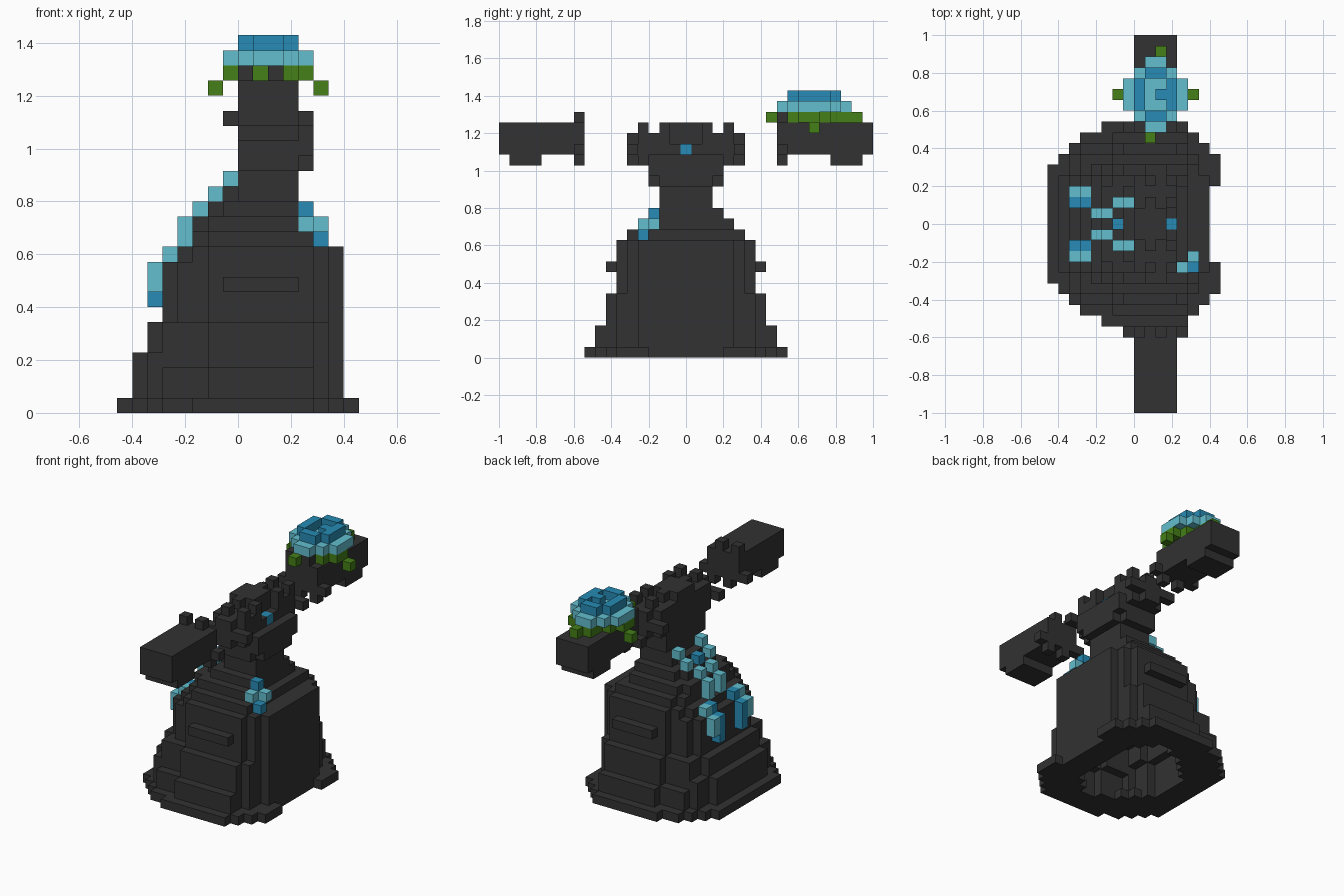
import bpy, bmesh
from mathutils import Vector

if "Cube" in bpy.data.objects:
    bpy.data.objects.remove(bpy.data.objects["Cube"])

V = 2 / 35  # edge of one cube


def material(name, rgb):
    m = bpy.data.materials.new(name)
    m.diffuse_color = (*rgb, 1)
    m.use_nodes = True
    m.node_tree.nodes["Principled BSDF"].inputs["Base Color"].default_value = m.diffuse_color
    return m


DARK = material("dark iron", (0.032, 0.032, 0.032))
LIGHT = material("light petal blue", (0.125, 0.52, 0.63))
BLUE = material("deep petal blue", (0.02, 0.26, 0.46))
GREEN = material("leaf green", (0.06, 0.215, 0.009))


def box(x0, x1, y0, y1, z0, z1):
    """Cells x0..x1 and z0..z1 (ends excluded), y0..y1 (centred cells, both included)."""
    return {(x, y, z) for x in range(x0, x1) for y in range(y0, y1 + 1) for z in range(z0, z1)}


def both(cells):
    return cells | {(x, -y, z) for x, y, z in cells}


DIRS = {(1, 0, 0): [(1, 0, 0), (1, 1, 0), (1, 1, 1), (1, 0, 1)],
        (-1, 0, 0): [(0, 0, 0), (0, 0, 1), (0, 1, 1), (0, 1, 0)],
        (0, 1, 0): [(0, 1, 0), (0, 1, 1), (1, 1, 1), (1, 1, 0)],
        (0, -1, 0): [(0, 0, 0), (1, 0, 0), (1, 0, 1), (0, 0, 1)],
        (0, 0, 1): [(0, 0, 1), (1, 0, 1), (1, 1, 1), (0, 1, 1)],
        (0, 0, -1): [(0, 0, 0), (0, 1, 0), (1, 1, 0), (1, 0, 0)]}


def build(name, cells, mat):
    """Skin the outside of a set of cubes."""
    bm = bmesh.new()
    verts = {}
    for c in cells:
        for d, corners in DIRS.items():
            if tuple(a + b for a, b in zip(c, d)) in cells:
                continue
            face = []
            for k in corners:
                p = tuple(a + b for a, b in zip(c, k))
                if p not in verts:
                    verts[p] = bm.verts.new(Vector((p[0], p[1] - 0.5, p[2])) * V)
                face.append(verts[p])
            bm.faces.new(face)
    bmesh.ops.dissolve_limit(bm, angle_limit=0.01, verts=bm.verts, edges=bm.edges)
    me = bpy.data.meshes.new(name)
    bm.to_mesh(me)
    bm.free()
    me.materials.append(mat)
    ob = bpy.data.objects.new(name, me)
    bpy.context.collection.objects.link(ob)


def hollow(cells, inset):
    """Cells that lie at least inset cubes inside, with a roof above them."""
    r = (-inset, 0, inset)
    return {(x, y, z) for x, y, z in cells
            if all((x + a, y + b, z) in cells for a in r for b in r)
            and (z == 0 or (x, y, z + 1) in cells)}


# base ring: stepped octagon with a notch on the right
base = set()
for x0, x1, h in ((-8, 7, 5), (-7, 7, 6), (-6, 7, 7), (-5, 6, 8), (-3, 5, 9)):
    base |= box(x0, x1, -h, h, 0, 1)
base |= both(box(7, 8, 4, 6, 0, 1))
build("base_ring", base - hollow(base, 3), DARK)

# tapering hollow body: z range, left end, right end, half depth
body = set()
for z0, z1, xl, xr, h in ((1, 3, -7, 7, 8), (3, 4, -7, 7, 7), (4, 6, -6, 7, 7), (6, 10, -5, 7, 6),
                          (10, 11, -4, 7, 6), (11, 12, -3, 5, 5), (12, 13, -3, 4, 4),
                          (13, 14, -2, 4, 3), (14, 15, -1, 4, 2), (15, 16, 0, 4, 2)):
    if z0 < 11:  # stepped corners
        body |= box(xl, xr, -4, 4, z0, z1)
        body |= box(xl + 1, xr - 1, -min(6, h - 1), min(6, h - 1), z0, z1)
        body |= box(xl + 2, xr - 2, -min(7, h - 1), min(7, h - 1), z0, z1)
        body |= box(-2, 5, -h, h, z0, z1)
    else:
        body |= box(xl, xr, -h + 1, h - 1, z0, z1) | box(min(xl + 1, 0), xr, -h, h, z0, z1)
lower = {c for c in body if c[2] < 12}
build("body", body - hollow(lower, 2), DARK)
build("body_ledges", both(box(-1, 4, 7, 7, 8, 9)), DARK)

# neck and cross handle
neck = box(0, 4, -3, 3, 16, 19) | box(4, 5, -3, 3, 17, 19) | box(4, 5, -2, 2, 16, 17)
build("neck", neck, DARK)
handle = box(0, 4, -4, 4, 18, 21) | box(1, 3, -5, 5, 18, 21) | box(0, 4, -5, 5, 19, 20)
handle |= box(0, 4, -1, 1, 21, 22) | both(box(1, 2, 2, 2, 21, 22) | box(3, 4, 2, 2, 21, 22))
handle |= both(box(1, 2, 4, 4, 21, 22) | box(3, 4, 4, 4, 21, 22))
handle |= both(box(-1, 5, 5, 5, 19, 20))
handle -= box(3, 4, -1, 1, 20, 22) | box(3, 4, 0, 0, 19, 20)
build("handle", handle, DARK)
build("handle_gem", box(3, 4, 0, 0, 19, 20), BLUE)

# two heads, each with a spiked collar facing the handle
for name, collar, y0, y1, s in (("front_head", -10, -17, -11, -1), ("back_head", 9, 10, 17, 1)):
    foot = sorted((14 * s, 16 * s))
    build(name, box(0, 4, y0, y1, 19, 22) | box(0, 4, *foot, 18, 19), DARK)
    c = box(0, 4, collar, collar, 19, 22) | box(-1, 5, collar, collar, 19, 20)
    for x in (0, 2):
        c |= box(x, x + 1, collar, collar, 22, 23) | box(x + 1, x + 2, collar, collar, 18, 19)
    build(name + "_collar", c, DARK)

# large flower on the back head
leaves = box(0, 4, 11, 13, 22, 23) | box(1, 3, 10, 15, 22, 23) | box(2, 3, 16, 16, 22, 23)
leaves |= box(1, 2, 8, 9, 22, 23) | box(-1, 5, 11, 12, 22, 23) | box(3, 4, 10, 10, 22, 23)
leaves |= box(-2, -1, 12, 12, 21, 22) | box(5, 6, 12, 12, 21, 22)
build("flower_leaves", leaves, GREEN)
petals = box(1, 3, 9, 15, 23, 24) | box(0, 4, 10, 14, 23, 24) | box(-1, 5, 11, 13, 23, 24)
build("flower_outer_petals", petals, LIGHT)
# swirl of inner petals
top = box(0, 4, 11, 13, 24, 25) | box(1, 3, 10, 14, 24, 25)
top -= box(1, 2, 11, 13, 24, 25) | box(2, 3, 11, 11, 24, 25) | box(2, 3, 13, 13, 24, 25)
build("flower_inner_petals", top, BLUE)

# blossom trail climbing the left slope
trail = box(-6, -5, 3, 3, 8, 10) | box(-5, -4, 3, 3, 10, 11) | box(-4, -3, 1, 1, 11, 13)
trail |= box(-3, -2, 1, 1, 13, 14) | box(-2, -1, 2, 2, 14, 15) | box(-1, 0, 2, 2, 15, 16)
build("trail_light", both(trail), LIGHT)
build("trail_blue", both(box(-6, -5, 2, 2, 7, 10) | box(-5, -4, 2, 2, 10, 11))
      | box(-2, -1, 0, 0, 14, 15), BLUE)

# small blossom on the right shoulder
build("blossom_light", box(4, 5, -4, -4, 12, 13) | box(5, 6, -3, -3, 12, 13), LIGHT)
build("blossom_blue", box(5, 6, -4, -4, 11, 12) | box(4, 5, -3, -3, 13, 14), BLUE)
